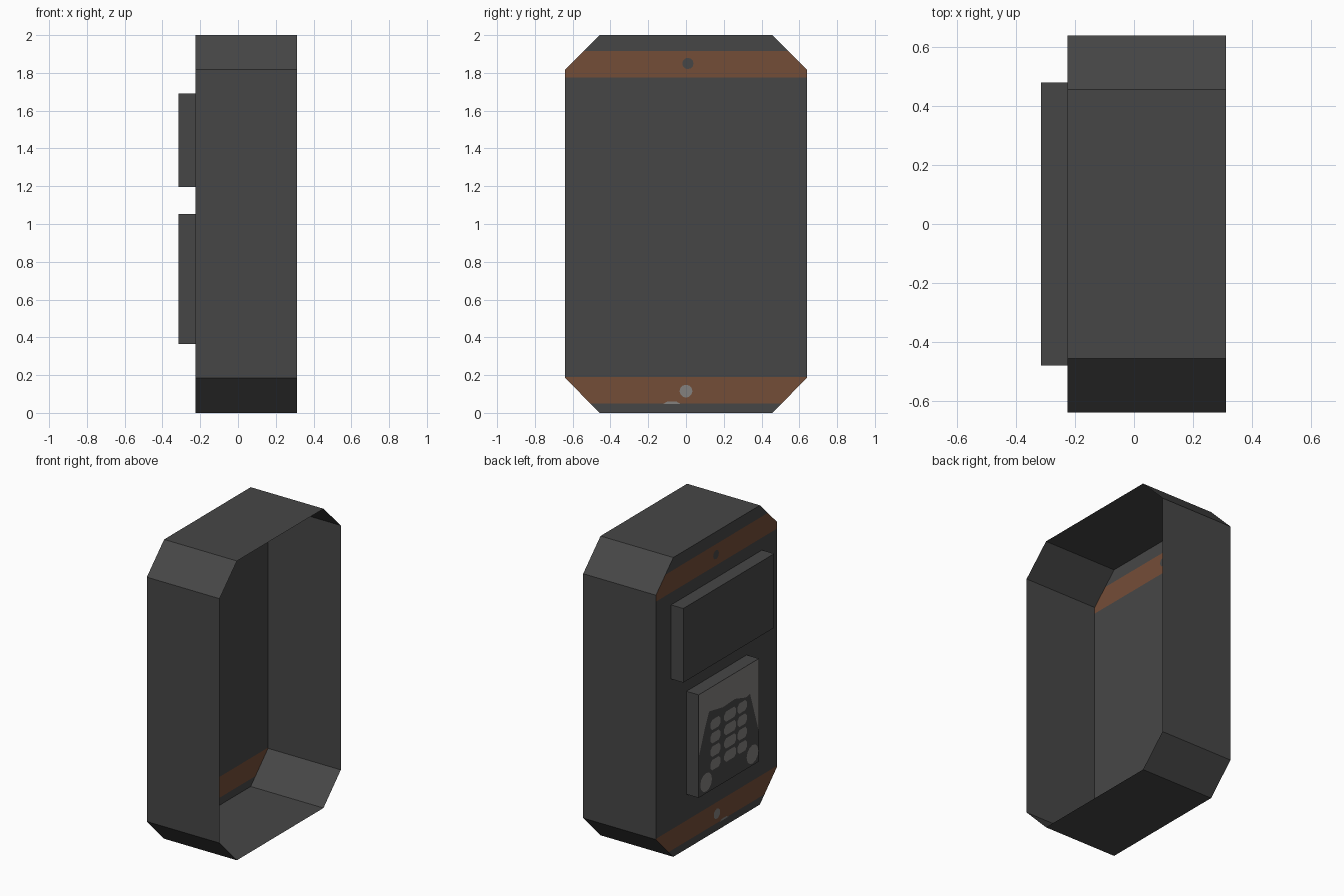
import bpy, bmesh, math
from mathutils import Vector

if "Cube" in bpy.data.objects:
    bpy.data.objects.remove(bpy.data.objects["Cube"])

def mat(name, c):
    m = bpy.data.materials.new(name)
    m.diffuse_color = (*c, 1)
    m.use_nodes = True
    m.node_tree.nodes["Principled BSDF"].inputs["Base Color"].default_value = m.diffuse_color
    return m

DARK = mat("dark_grey", (0.062, 0.062, 0.062))
BROWN = mat("rust_brown", (0.175, 0.075, 0.039))
LIGHT = mat("light_grey", (0.23, 0.22, 0.21))

XB, XF = -0.226, 0.312          # wall plane and open rim
XP = -0.316                     # outer face of the boxes

def finish(bm, name, mats):
    me = bpy.data.meshes.new(name)
    bm.to_mesh(me)
    bm.free()
    for m in mats:
        me.materials.append(m)
    ob = bpy.data.objects.new(name, me)
    bpy.context.collection.objects.link(ob)
    return ob

def flat(name, x, polys, m):
    """Thin painted shapes in the yz plane, facing -x when points run as given."""
    bm = bmesh.new()
    for pts in polys:
        f = bm.faces.new([bm.verts.new((x, y, z)) for y, z in pts])
        f.normal_update()
        if f.normal.x * (x - XB) < 0:
            f.normal_flip()
    return finish(bm, name, [m])

def disc(y, z, r, n=12):
    return [(y + r * math.cos(2 * math.pi * i / n),
             z + r * math.sin(2 * math.pi * i / n)) for i in range(n)]

# Chamfered octagon outline
OUT = [(-0.457, 0), (0.457, 0), (0.64, 0.185), (0.64, 1.818),
       (0.457, 2), (-0.457, 2), (-0.64, 1.818), (-0.64, 0.185)]

# Open shell sides
bm = bmesh.new()
a = [bm.verts.new((XB, y, z)) for y, z in OUT]
b = [bm.verts.new((XF, y, z)) for y, z in OUT]
for i in range(8):
    j = (i + 1) % 8
    bm.faces.new((a[i], a[j], b[j], b[i]))
bm.normal_update()
for f in bm.faces:
    c = f.calc_center_median() - Vector((0, 0, 1))
    if f.normal.y * c.y + f.normal.z * c.z < 0:
        f.normal_flip()
finish(bm, "shell_sides", [DARK])

# Wall with two brown bands cut across it
bm = bmesh.new()
f = bm.faces.new([bm.verts.new((XB, y, z)) for y, z in OUT])
f.normal_update()
if f.normal.x > 0:
    f.normal_flip()
for z in (0.05, 0.19, 1.775, 1.917):
    bmesh.ops.bisect_plane(bm, geom=bm.verts[:] + bm.edges[:] + bm.faces[:],
                           plane_co=(0, 0, z), plane_no=(0, 0, 1))
for f in bm.faces:
    z = f.calc_center_bounds().z
    f.material_index = int(0.05 < z < 0.19 or 1.775 < z < 1.917)
finish(bm, "wall", [DARK, BROWN])

# Raised boxes on the wall, open where they meet it
def box(name, hy, z0, z1):
    bm = bmesh.new()
    bmesh.ops.create_cube(bm, size=1)
    for v in bm.verts:
        v.co = (XB if v.co.x > 0 else XP, hy * (1 if v.co.y > 0 else -1),
                z1 if v.co.z > 0 else z0)
    back = [f for f in bm.faces if f.normal.x > 0.5 or
            all(abs(v.co.x - XB) < 1e-4 for v in f.verts)]
    bmesh.ops.delete(bm, geom=back, context='FACES_ONLY')
    return finish(bm, name, [DARK])

box("screen_box", 0.48, 1.197, 1.692)
box("keypad_box", 0.318, 0.365, 1.053)

# Painted keypad: u runs from +y to -y, v from top to bottom
def P(u, v):
    return (0.318 - 0.636 * u, 1.053 - 0.688 * v)

frame = [[P(0, 0), P(1, 0), P(1, .72), P(.85, .29), P(.78, .3), P(.6, .25),
          P(.4, .26), P(.17, .22), P(.1, .36), P(0, .6)]]
flat("keypad_panel", XP - 0.002, frame, LIGHT)
keys = []
for u0, u1 in ((.19, .36), (.42, .62), (.64, .8)):
    for v in (.37, .5, .63, .76):
        keys.append([P(u0 + .03, v - .05), P(u1 - .03, v - .05), P(u1, v - .02), P(u1, v + .02),
                     P(u1 - .03, v + .05), P(u0 + .03, v + .05), P(u0, v + .02), P(u0, v - .02)])
flat("keypad_keys", XP - 0.002, keys, LIGHT)
flat("keypad_corner_dots", XP - 0.002,
     [disc(*P(.12, .89), .062), disc(*P(.89, .89), .062)], LIGHT)

# Bolt marks on the bands, seen from both sides
for side, x in (("outer", XB - 0.003), ("inner", XB + 0.003)):
    flat("upper_bolt_" + side, x, [disc(0.01, 1.85, 0.03)], DARK)
    flat("lower_bolt_" + side, x, [disc(0.0, 0.115, 0.034)], LIGHT)
    flat("lower_scuff_" + side, x,
         [[(-0.12, 0.048), (-0.03, 0.048), (-0.05, 0.06), (-0.1, 0.06)]], LIGHT)
